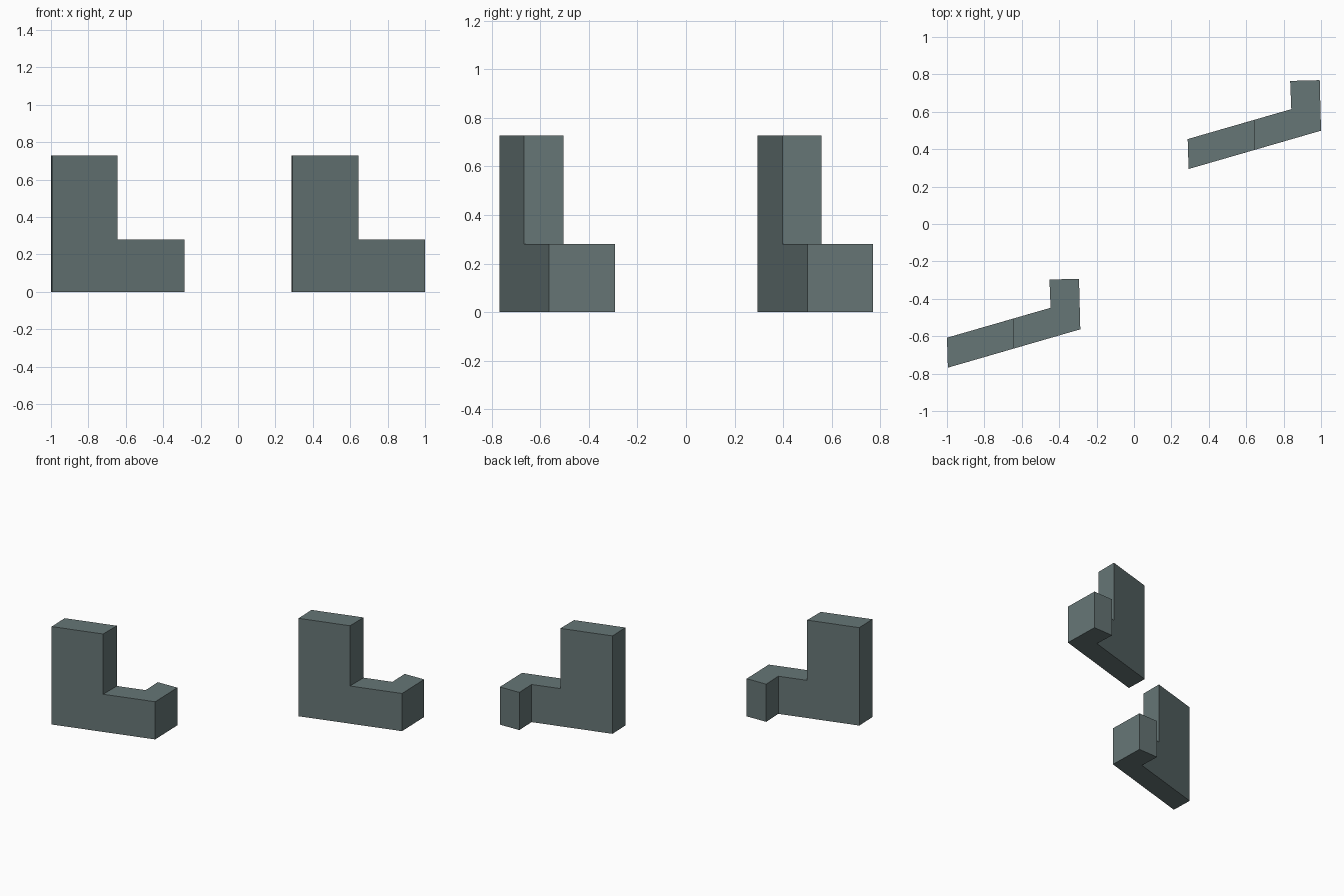
import bpy
import bmesh

if "Cube" in bpy.data.objects:
    bpy.data.objects.remove(bpy.data.objects["Cube"])

LOW, HIGH = 0.28, 0.728
OFFSET = (1.287, 1.062)

# Plan of one bracket: front edge, hook, back edge
PLAN = [(-0.995, -0.768), (-0.643, -0.666), (-0.287, -0.563), (-0.294, -0.293),
        (-0.452, -0.297), (-0.446, -0.448), (-0.643, -0.505), (-1.0, -0.608)]
TALL, ARM, HOOK = (0, 1, 6, 7), (1, 2, 5, 6), (2, 3, 4, 5)

slate = bpy.data.materials.new("dark_slate")
slate.diffuse_color = (0.133, 0.18, 0.18, 1)
slate.use_nodes = True
slate.node_tree.nodes["Principled BSDF"].inputs["Base Color"].default_value = slate.diffuse_color


def bracket(name, dx, dy):
    bm = bmesh.new()
    verts = [bm.verts.new((x + dx, y + dy, 0)) for x, y in PLAN]
    faces = [bm.faces.new([verts[i] for i in part]) for part in (TALL, ARM, HOOK)]

    # Low base with the hooked end
    geom = bmesh.ops.extrude_face_region(bm, geom=faces, use_keep_orig=True)["geom"]
    tops = [g for g in geom if isinstance(g, bmesh.types.BMFace)]
    for v in {v for f in tops for v in f.verts}:
        v.co.z = LOW

    # Tall block raised from the left part of the base
    tall = min(tops, key=lambda f: f.calc_center_median().x)
    raised = bmesh.ops.extrude_discrete_faces(bm, faces=[tall])["faces"][0]
    for v in raised.verts:
        v.co.z = HIGH

    # Merge flush faces into clean planes
    bmesh.ops.remove_doubles(bm, verts=bm.verts, dist=0.0001)
    bmesh.ops.recalc_face_normals(bm, faces=bm.faces)
    bmesh.ops.dissolve_limit(bm, angle_limit=0.03, verts=bm.verts, edges=bm.edges)

    mesh = bpy.data.meshes.new(name)
    bm.to_mesh(mesh)
    bm.free()
    mesh.materials.append(slate)
    bpy.context.collection.objects.link(bpy.data.objects.new(name, mesh))


bracket("front_left_block", 0, 0)
bracket("back_right_block", *OFFSET)
